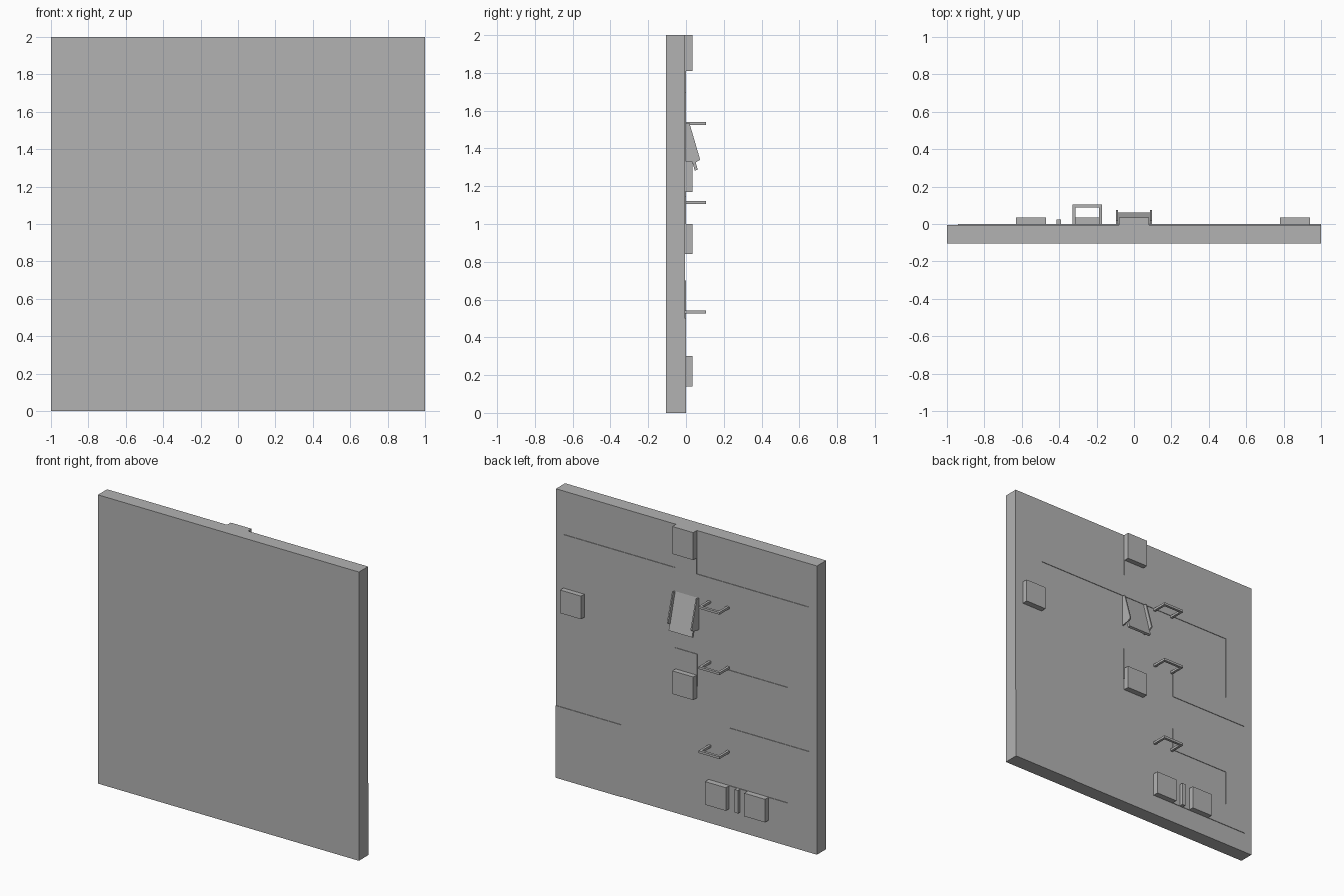
import bpy, bmesh

if "Cube" in bpy.data.objects:
    bpy.data.objects.remove(bpy.data.objects["Cube"])

grey = bpy.data.materials.new("plain_grey")
GREY = (0.45, 0.45, 0.45, 1)
grey.diffuse_color = GREY
grey.use_nodes = True
grey.node_tree.nodes["Principled BSDF"].inputs["Base Color"].default_value = GREY

FACE = -0.005       # back surface of the board
SINK = 0.01         # how far fittings are set into the board
TRACK = 0.004       # height of the flat track


def finish(name, bm):
    bmesh.ops.recalc_face_normals(bm, faces=bm.faces)
    mesh = bpy.data.meshes.new(name)
    bm.to_mesh(mesh)
    bm.free()
    mesh.materials.append(grey)
    obj = bpy.data.objects.new(name, mesh)
    bpy.context.collection.objects.link(obj)
    return obj


def extrude(name, points, vec):
    """Solid made by extruding a flat outline along vec."""
    bm = bmesh.new()
    face = bm.faces.new([bm.verts.new(p) for p in points])
    new = bmesh.ops.extrude_face_region(bm, geom=[face])["geom"]
    verts = [g for g in new if isinstance(g, bmesh.types.BMVert)]
    bmesh.ops.translate(bm, verts=verts, vec=vec)
    return finish(name, bm)


def on_board(name, outline, height):
    """Outline in x, z raised from the back of the board."""
    base = FACE - SINK
    return extrude(name, [(x, base, z) for x, z in outline], (0, height + SINK, 0))


def block(name, x0, x1, z0, z1, height):
    return on_board(name, [(x0, z0), (x1, z0), (x1, z1), (x0, z1)], height)


def side_profile(name, outline, x0, x1):
    """Outline in y, z extruded along x."""
    return extrude(name, [(x0, y, z) for y, z in outline], (x1 - x0, 0, 0))


# Main board
side_profile("board", [(-0.105, 0), (FACE, 0), (FACE, 2), (-0.105, 2)], -1, 1)

# Square blocks
for name, x, z in [("left_block", 0.86, 1.25), ("middle_block", 0, 0.92),
                   ("lower_inner_block", -0.25, 0.22), ("lower_outer_block", -0.55, 0.22)]:
    block(name, x - 0.08, x + 0.08, z - 0.08, z + 0.08, 0.04)
block("top_block", -0.08, 0.08, 1.81, 2, 0.04)
block("divider_strip", -0.415, -0.39, 0.14, 0.30, 0.03)

# Flat raised track
on_board("upper_track", [
    (-0.08, 1.9), (-0.08, 1.7), (-0.94, 1.7), (-0.94, 0.94), (-0.33, 0.94),
    (-0.33, 1.1), (-0.78, 1.1), (-0.78, 1.54), (0.78, 1.54), (0.78, 1.25),
    (0.94, 1.25), (0.94, 1.7), (0.08, 1.7), (0.08, 1.9)], TRACK)
on_board("lower_track", [
    (-0.33, 0.54), (-0.33, 0.7), (-0.94, 0.7), (-0.94, 0.14), (-0.25, 0.14),
    (-0.25, 0.3), (-0.78, 0.3), (-0.78, 0.54)], TRACK)
block("middle_track", -0.085, 0.085, 0.92, 1.145, TRACK)
block("corner_panel", 0.5, 1, 0, 0.5, TRACK)

# Three U-shaped brackets
for i, z in enumerate((0.525, 1.107, 1.525)):
    base, tip = FACE - SINK, 0.105
    u = [(-0.33, base), (-0.33, tip), (-0.17, tip), (-0.17, base),
         (-0.187, base), (-0.187, tip - 0.018), (-0.313, tip - 0.018), (-0.313, base)]
    extrude(f"bracket_{i + 1}", [(x, y, z) for x, y in u], (0, 0, 0.016))

# Sloping chute with two side cheeks
side_profile("chute_plate", [(-0.02, 1.53), (-0.005, 1.535), (0.062, 1.287), (0.046, 1.282)],
             -0.09, 0.09)
cheek = [(-0.015, 1.535), (0.018, 1.535), (0.075, 1.34), (0.05, 1.325), (-0.015, 1.315)]
for name, side in (("chute_left_cheek", 1), ("chute_right_cheek", -1)):
    side_profile(name, cheek, side * 0.086, side * 0.095)
